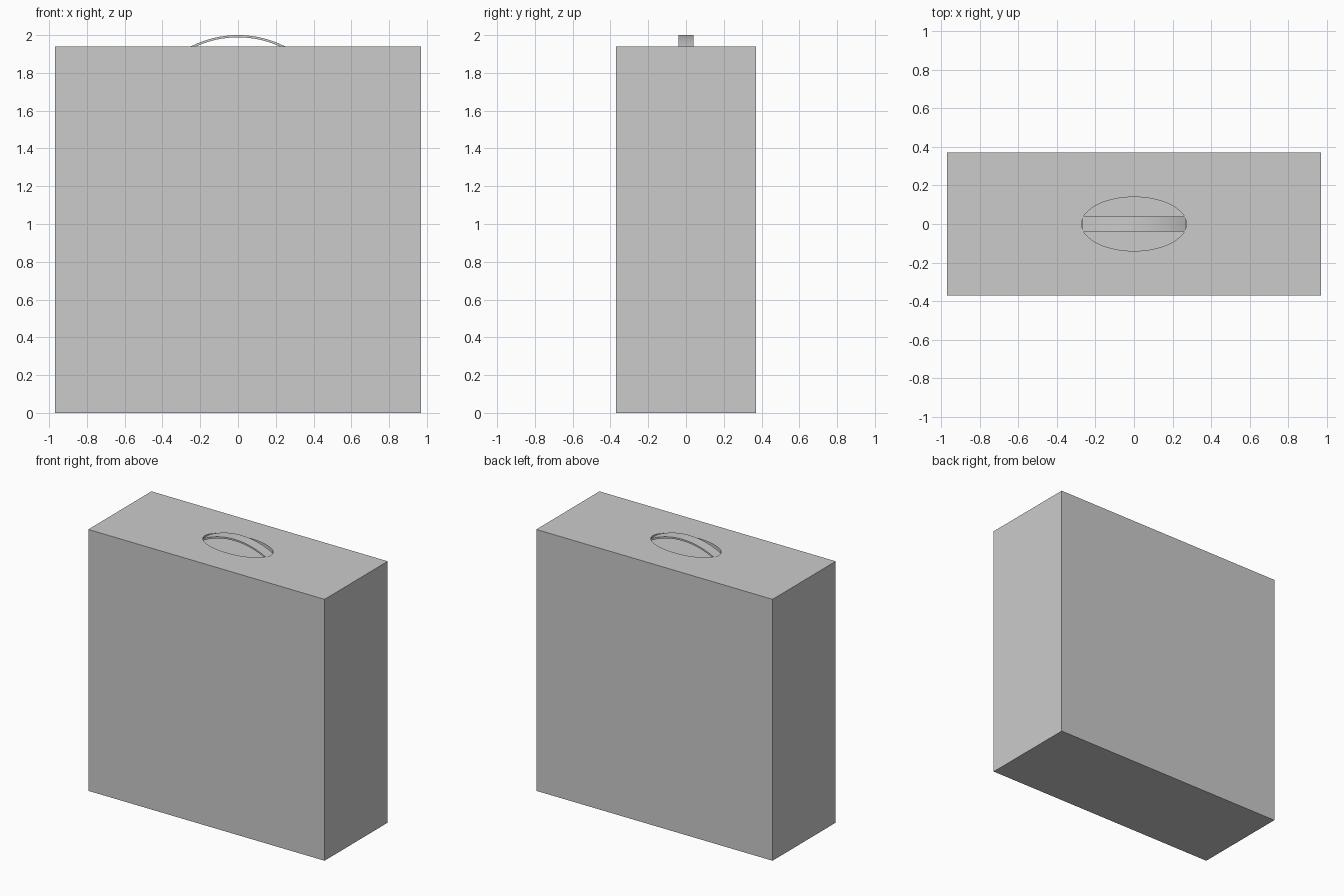
import bpy, bmesh
from math import sin, cos, asin

if "Cube" in bpy.data.objects:
    bpy.data.objects.remove(bpy.data.objects["Cube"])

W, D, H = 1.94, 0.74, 1.94      # body size
TOP = 2.0                       # top of the handle


def add_object(name, bm):
    bmesh.ops.recalc_face_normals(bm, faces=bm.faces)
    mesh = bpy.data.meshes.new(name)
    bm.to_mesh(mesh)
    bm.free()
    obj = bpy.data.objects.new(name, mesh)
    bpy.context.collection.objects.link(obj)
    return obj


# Body: plain block standing on the ground
bm = bmesh.new()
bmesh.ops.create_cube(bm, size=1)
bmesh.ops.scale(bm, vec=(W, D, H), verts=bm.verts)
bmesh.ops.translate(bm, vec=(0, 0, H / 2), verts=bm.verts)
body = add_object("body", bm)

# Shallow oval finger recess under the handle
depth = 0.03
bm = bmesh.new()
bmesh.ops.create_cone(bm, cap_ends=True, segments=48, radius1=1, radius2=1, depth=2 * depth)
bmesh.ops.scale(bm, vec=(0.272, 0.14, 1), verts=bm.verts)
bmesh.ops.translate(bm, vec=(0, 0, H), verts=bm.verts)
cutter = add_object("recess_cutter", bm)
cutter.hide_render = True
cutter.display_type = 'WIRE'

cut = body.modifiers.new("recess", 'BOOLEAN')
cut.operation = 'DIFFERENCE'
cut.solver = 'EXACT'
cut.object = cutter

# Handle: thin curved strap whose ends dip into the recess
R, thick, half, n = 0.55, 0.012, 0.04, 24
a_max = asin(0.268 / R)
bm = bmesh.new()
rings = []
for i in range(n + 1):
    a = -a_max + 2 * a_max * i / n
    rings.append([bm.verts.new((r * sin(a), y, TOP - R + r * cos(a)))
                  for r, y in ((R, -half), (R, half), (R - thick, half), (R - thick, -half))])
for p, q in zip(rings, rings[1:]):
    for k in range(4):
        bm.faces.new((p[k], p[(k + 1) % 4], q[(k + 1) % 4], q[k]))
bm.faces.new(rings[0])
bm.faces.new(rings[-1])
handle = add_object("handle", bm)

# Smooth the arc while keeping the strap edges sharp
bpy.context.view_layer.objects.active = handle
handle.select_set(True)
bpy.ops.object.shade_smooth_by_angle(angle=0.6)
